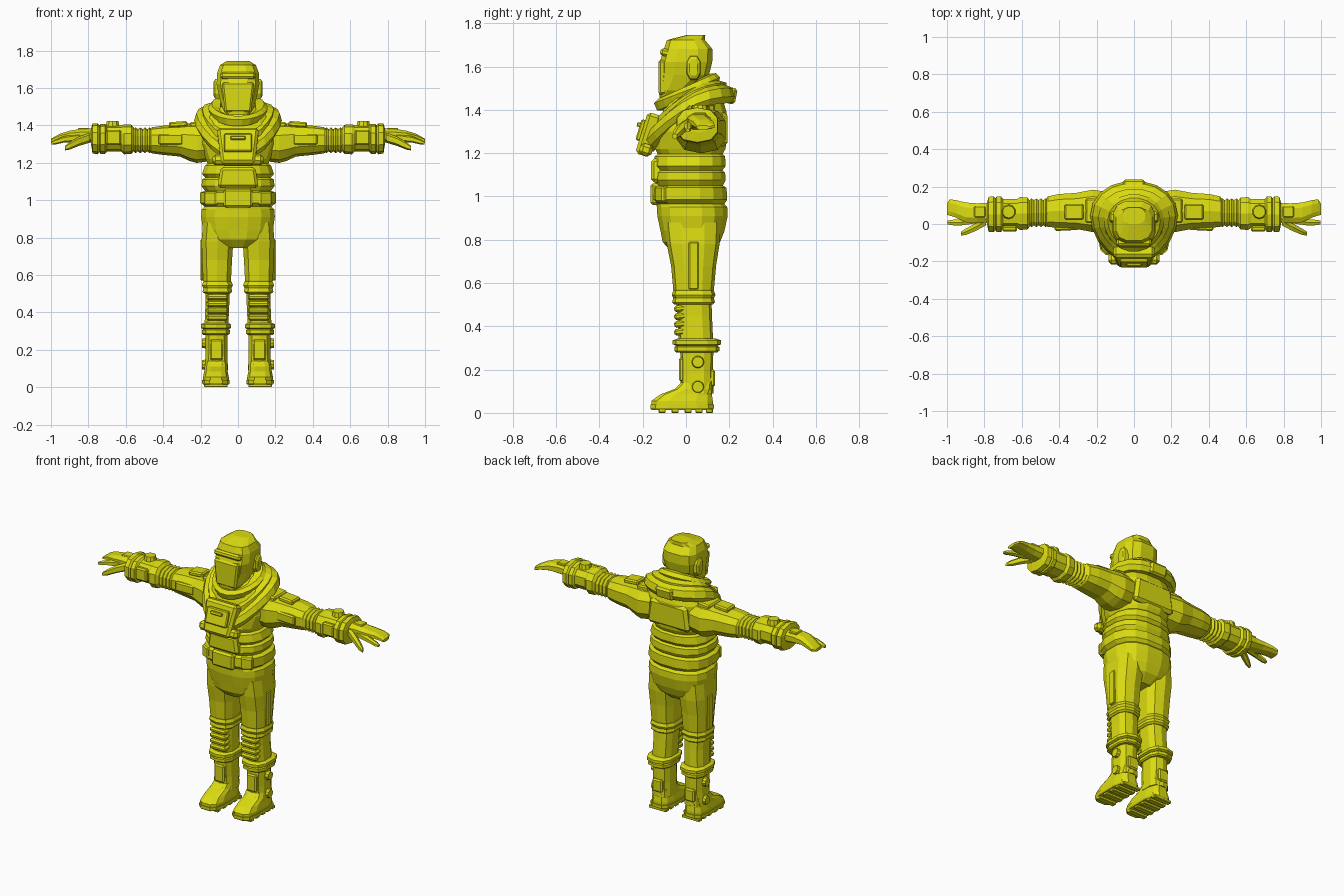
import bpy, bmesh, math
from mathutils import Vector, Matrix

suit = bpy.data.materials.new("suit yellow")
suit.diffuse_color = (0.72, 0.72, 0.006, 1)


def finish(name, bm, mirror=False):
    bmesh.ops.recalc_face_normals(bm, faces=bm.faces)
    me = bpy.data.meshes.new(name)
    bm.to_mesh(me)
    bm.free()
    me.materials.append(suit)
    ob = bpy.data.objects.new(name, me)
    bpy.context.collection.objects.link(ob)
    if mirror:
        ob.modifiers.new("mirror", 'MIRROR').use_mirror_merge = False
    return ob


def spow(v, e):
    return math.copysign(abs(v) ** e, v)


def skin(bm, rings, closed=False):
    """Join vertex rings with quads; cap the ends unless closed."""
    n = len(rings[0])
    pairs = list(zip(rings, rings[1:])) + ([(rings[-1], rings[0])] if closed else [])
    for a, b in pairs:
        for i in range(n):
            j = (i + 1) % n
            bm.faces.new((a[i], a[j], b[j], b[i]))
    if not closed:
        bm.faces.new(rings[0])
        bm.faces.new(rings[-1])


def loft(name, sections, axis='z', n=12, power=2.5, mirror=False):
    """Sections are (position, centre a, centre b, radius a, radius b)."""
    bm = bmesh.new()
    rings = []
    for p, ca, cb, ra, rb in sections:
        ring = []
        for i in range(n):
            t = 2 * math.pi * (i + 0.5) / n
            a = ca + ra * spow(math.cos(t), 2 / power)
            b = cb + rb * spow(math.sin(t), 2 / power)
            ring.append(bm.verts.new((a, b, p) if axis == 'z' else (p, a, b)))
        rings.append(ring)
    skin(bm, rings)
    return finish(name, bm, mirror)


def box(name, loc, size, tilt=0.0, axis='X', top=1.0, bevel=0.008, mirror=False):
    bm = bmesh.new()
    bmesh.ops.create_cube(bm, size=1)
    for v in bm.verts:
        if v.co.z > 0:
            v.co.x *= top
        v.co = Vector(v.co[k] * size[k] for k in range(3))
    bmesh.ops.bevel(bm, geom=bm.edges[:], offset=bevel, segments=1, affect='EDGES')
    bmesh.ops.transform(bm, verts=bm.verts,
                        matrix=Matrix.Translation(loc) @ Matrix.Rotation(tilt, 4, axis))
    return finish(name, bm, mirror)


def disc(name, loc, radius, depth, axis):
    bm = bmesh.new()
    bmesh.ops.create_cone(bm, cap_ends=True, segments=10, radius1=radius,
                          radius2=radius * 0.82, depth=depth)
    rot = Matrix.Rotation(math.pi / 2, 4, 'Y') if axis == 'x' else Matrix()
    bmesh.ops.transform(bm, verts=bm.verts, matrix=Matrix.Translation(loc) @ rot)
    return finish(name, bm, True)


def collar(name, centre, rx, ry, rise, sag, flare, profile, n=20):
    """Ring that rises to the back, sags at both ends and widens to the back."""
    bm = bmesh.new()
    rings = []
    for i in range(n):
        t = 2 * math.pi * (i + 0.5) / n
        c, s = math.cos(t), math.sin(t)
        rings.append([bm.verts.new((
            c * (rx + dr) * (1 + flare * s), centre[0] + s * (ry + dr),
            centre[1] + rise * s - sag * s * s + dz)) for dr, dz in profile])
    skin(bm, rings, closed=True)
    return finish(name, bm)


# Torso: hips, folded waist, chest
loft("torso", [
    (.745, 0, .02, .09, .09), (.79, 0, .025, .16, .135), (.84, 0, .03, .19, .15),
    (.91, 0, .03, .2, .165), (.95, 0, .028, .198, .165), (.965, 0, .02, .182, .16),
    (.985, 0, .018, .205, .175), (1.04, 0, .018, .205, .172), (1.05, 0, .018, .18, .155),
    (1.075, 0, .018, .198, .168), (1.11, 0, .018, .195, .165), (1.12, 0, .018, .178, .153),
    (1.14, 0, .018, .195, .168), (1.185, 0, .018, .18, .165), (1.195, 0, .02, .165, .152),
    (1.22, 0, .02, .175, .165), (1.3, 0, .03, .205, .165), (1.39, 0, .04, .205, .15),
    (1.45, 0, .04, .17, .13), (1.5, 0, .02, .09, .08)], n=16)

# Collars
collar("outer_collar", (.01, 1.42), .2, .19, .115, .065, .15,
       [(-.03, -.035), (.015, -.04), (.032, -.01), (.02, .03), (-.015, .045), (-.04, .02)])
collar("collar_trim", (.01, 1.46), .175, .165, .1, .05, .12,
       [(-.03, -.03), (.015, -.03), (.015, .015), (-.02, .025)])
collar("neck_ring", (.005, 1.49), .125, .12, .06, .0, .08,
       [(-.04, -.03), (.02, -.035), (.035, .0), (.015, .02), (-.03, .015)])

# Helmet
loft("helmet", [
    (1.455, 0, -.09, .06, .033), (1.49, 0, -.055, .085, .072), (1.56, 0, -.008, .105, .117),
    (1.62, 0, 0, .117, .124), (1.68, 0, .01, .114, .115), (1.722, 0, .0, .098, .09),
    (1.745, 0, .045, .06, .045)], n=12, power=3)
box("face_plate", (0, -.108, 1.55), (.14, .04, .16), top=1.25, bevel=.01)
box("brow", (0, -.094, 1.664), (.185, .05, .035), tilt=-.2, bevel=.01)
loft("ear_cup", [(.1, .035, 1.595, .035, .06), (.122, .035, 1.595, .032, .055),
                 (.13, .035, 1.595, .02, .04)], axis='x', n=8, mirror=True)

# Chest unit, waist packs and collar latch
box("chest_unit", (0, -.172, 1.285), (.18, .07, .2), tilt=-.3, top=1.25, bevel=.015)
box("chest_panel", (0, -.205, 1.305), (.15, .03, .1), tilt=-.3, bevel=.006)
box("chest_dial_bar", (0, -.212, 1.33), (.08, .03, .02), tilt=-.3, bevel=.004)
box("chest_bar", (0, -.185, 1.215), (.27, .06, .055), tilt=-.3, bevel=.015)
box("upper_pouch", (0, -.125, 1.12), (.22, .075, .11), top=.85, bevel=.015)
box("buckle", (0, -.14, 1.01), (.155, .05, .1), bevel=.012)
box("side_pouch", (.135, -.1, 1.01), (.075, .06, .075), tilt=.5, axis='Z', mirror=True)
box("collar_latch", (0, .21, 1.465), (.12, .045, .075), tilt=-.2, bevel=.012)
box("back_yoke", (0, .17, 1.31), (.3, .045, .16), top=.85, bevel=.018)

# Legs
loft("leg", [
    (.88, .105, .03, .085, .13), (.78, .11, .033, .088, .122), (.68, .112, .035, .083, .104),
    (.57, .112, .035, .077, .094), (.54, .11, .035, .068, .082), (.45, .11, .04, .066, .08),
    (.34, .115, .045, .066, .08), (.27, .115, .05, .06, .076), (.18, .115, .05, .06, .074),
    (.09, .115, .05, .064, .078)], n=10, power=2.8, mirror=True)
box("thigh_seam", (.192, .035, .68), (.016, .045, .22), bevel=.005, mirror=True)
loft("knee_band", [(.5, .11, .035, .07, .088), (.51, .11, .035, .082, .099),
                   (.53, .11, .035, .078, .094), (.545, .11, .035, .086, .101),
                   (.565, .11, .035, .078, .094)], n=10, power=2.8, mirror=True)
loft("shin_band", [(.28, .118, .05, .07, .095), (.287, .118, .05, .078, .104),
                   (.305, .118, .05, .078, .104), (.31, .118, .05, .07, .095),
                   (.317, .118, .05, .084, .112), (.335, .118, .05, .084, .112),
                   (.343, .118, .05, .07, .09)], n=10, power=2.8, mirror=True)
for i in range(4):
    box(f"shin_rib_{i + 1}", (.11, -.02, .375 + .036 * i), (.115, .07, .03),
        tilt=.12, bevel=.009, mirror=True)

# Boots
loft("foot", [(.02, .118, -.018, .071, .145), (.055, .118, -.018, .07, .145),
              (.085, .118, .0, .064, .122), (.11, .118, .035, .062, .09),
              (.14, .115, .05, .058, .075)], n=12, power=3.2, mirror=True)
loft("sole", [(.014, .118, -.018, .07, .145), (.022, .118, -.018, .075, .15),
              (.038, .118, -.018, .075, .15)], n=12, power=3.4, mirror=True)
for i, y in enumerate((-.11, -.05, .01, .06, .108)):
    box(f"tread_{i + 1}", (.118, y, .009), (.125, .032, .018), bevel=.003, mirror=True)
box("boot_strap", (.117, -.01, .115), (.085, .06, .035), tilt=.4, mirror=True)
box("shin_plate", (.115, -.018, .2), (.07, .03, .11), mirror=True)
box("heel_box", (.115, .12, .16), (.07, .03, .08), mirror=True)
for i, z in enumerate((.12, .235)):
    disc(f"boot_disc_{i + 1}", (.178, .055, z), .031, .03, 'x')

# Arms: sleeve, elbow ribs, forearm and cuff
loft("upper_arm", [
    (.14, .065, 1.31, .11, .1), (.22, .07, 1.305, .118, .106), (.26, .07, 1.31, .11, .1),
    (.31, .07, 1.318, .1, .085), (.4, .07, 1.32, .094, .078), (.46, .066, 1.32, .085, .07),
    (.475, .06, 1.32, .07, .058)], axis='x', n=10, mirror=True)
ribs = [(.46 + .0125 * i, .06, 1.32, .08 if i % 2 else .07, .069 if i % 2 else .059)
        for i in range(10)]
loft("elbow_ribs", ribs, axis='x', n=10, mirror=True)
loft("forearm", [
    (.555, .056, 1.325, .07, .06), (.57, .056, 1.325, .088, .078), (.61, .056, 1.325, .092, .08),
    (.625, .056, 1.33, .08, .07), (.7, .056, 1.33, .08, .07), (.71, .052, 1.328, .098, .08),
    (.735, .052, 1.328, .098, .08), (.74, .052, 1.328, .088, .072), (.75, .052, 1.328, .1, .083),
    (.778, .052, 1.33, .097, .08), (.785, .055, 1.34, .065, .045)], axis='x', n=10, mirror=True)
box("shoulder_patch", (.32, .065, 1.405), (.1, .085, .03), tilt=.08, axis='Y', mirror=True)
box("shoulder_plate", (.215, .07, 1.40), (.085, .13, .04), tilt=.1, axis='Y', mirror=True)
box("sleeve_plate", (.36, -.022, 1.325), (.13, .025, .06), tilt=-.05, axis='Z', mirror=True)
disc("wrist_button", (.67, .065, 1.405), .04, .034, 'z')
box("forearm_plate", (.665, -.025, 1.335), (.08, .03, .08), mirror=True)

# Hands
loft("palm", [(.77, .058, 1.345, .058, .04), (.84, .058, 1.347, .056, .036),
              (.9, .062, 1.345, .056, .028), (.95, .08, 1.336, .05, .021),
              (.985, .089, 1.324, .046, .014), (1.0, .078, 1.318, .032, .01)],
     axis='x', n=8, mirror=True)
loft("index_finger", [(.84, .022, 1.335, .02, .022), (.93, .008, 1.325, .018, .017),
                      (.98, .008, 1.31, .016, .013), (.998, .008, 1.305, .01, .008)],
     axis='x', n=6, mirror=True)
loft("thumb", [(.79, .015, 1.335, .025, .027), (.85, -.018, 1.315, .023, .025),
               (.9, -.042, 1.29, .019, .02), (.925, -.052, 1.278, .011, .012)],
     axis='x', n=6, mirror=True)
box("hand_plate", (.825, .065, 1.378), (.06, .06, .018), bevel=.005, mirror=True)
